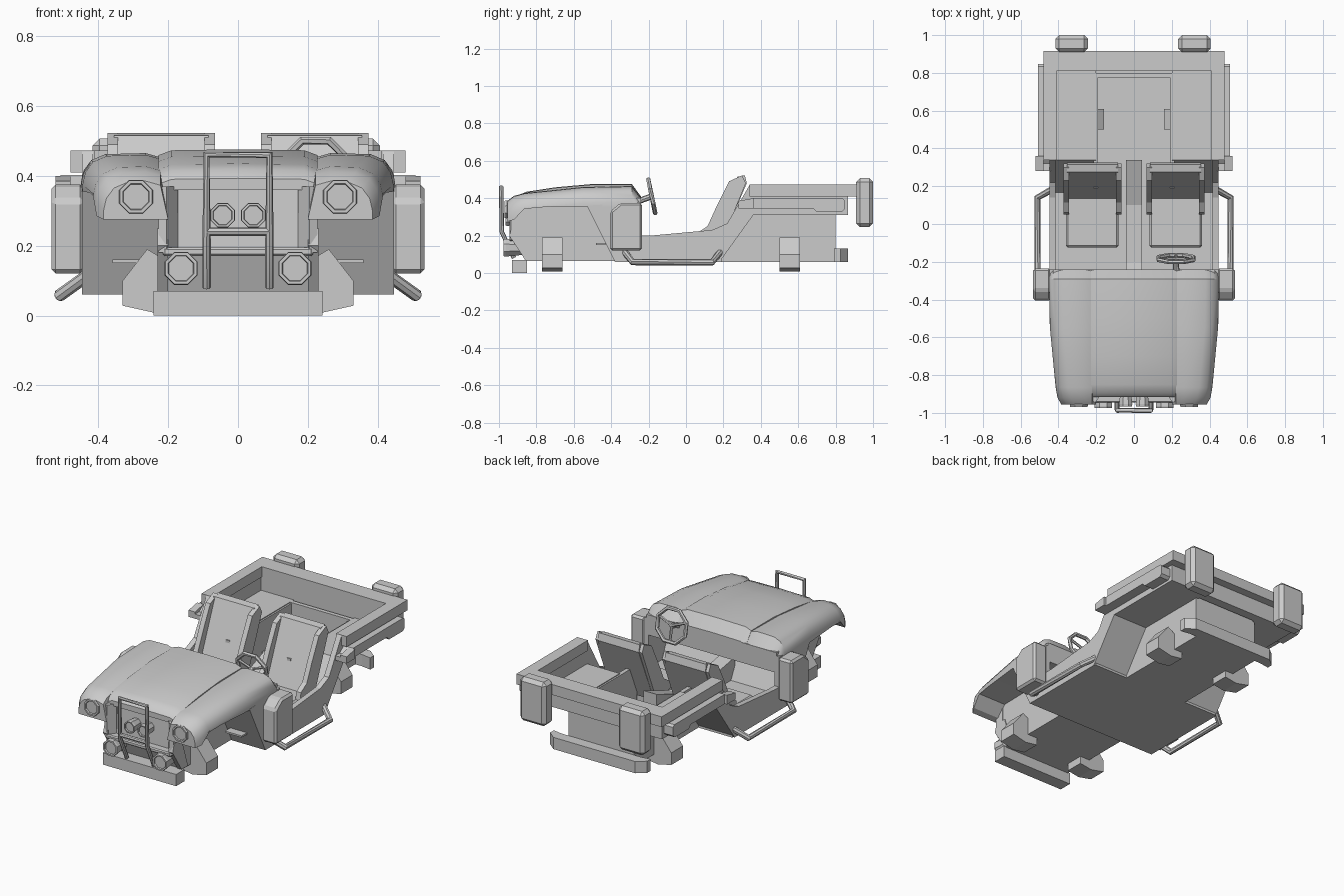
import bpy, bmesh, math
from mathutils import Vector

if "Cube" in bpy.data.objects:
    bpy.data.objects.remove(bpy.data.objects["Cube"])


def finish(bm, name, mirror=False, bevel=0, smooth=False):
    bmesh.ops.recalc_face_normals(bm, faces=bm.faces)
    me = bpy.data.meshes.new(name)
    bm.to_mesh(me)
    bm.free()
    ob = bpy.data.objects.new(name, me)
    bpy.context.collection.objects.link(ob)
    if bevel:
        m = ob.modifiers.new("bevel", 'BEVEL')
        m.width, m.segments = bevel, 1
    if mirror:
        ob.modifiers.new("mirror", 'MIRROR')
    if smooth:
        bpy.ops.object.select_all(action='DESELECT')
        ob.select_set(True)
        bpy.context.view_layer.objects.active = ob
        bpy.ops.object.shade_smooth_by_angle(angle=math.radians(32))
    return ob


def loft(name, rings, closed=False, **kw):
    """Skin equal-length rings of points; cap the ends unless closed."""
    bm = bmesh.new()
    vs = [[bm.verts.new(p) for p in r] for r in rings]
    n, k = len(rings[0]), len(rings)
    for i in range(k if closed else k - 1):
        a, b = vs[i], vs[(i + 1) % k]
        for j in range(n):
            bm.faces.new((a[j], a[(j + 1) % n], b[(j + 1) % n], b[j]))
    if not closed:
        bm.faces.new(vs[0])
        bm.faces.new(vs[-1])
    return finish(bm, name, **kw)


def prism(name, pts, a, b, axis='x', **kw):
    """Extrude a profile: (y, z) along x, (x, z) along y, (x, y) along z."""
    put = {'x': lambda p, t: (t, p[0], p[1]),
           'y': lambda p, t: (p[0], t, p[1]),
           'z': lambda p, t: (p[0], p[1], t)}[axis]
    return loft(name, [[put(p, t) for p in pts] for t in (a, b)], **kw)


def box(name, x0, x1, y0, y1, z0, z1, **kw):
    return prism(name, [(y0, z0), (y1, z0), (y1, z1), (y0, z1)], x0, x1, **kw)


def tube(name, pts, r, closed=False, sides=8, **kw):
    P = [Vector(p) for p in pts]
    n = len(P)
    nrm = None
    rings = []
    for i, p in enumerate(P):
        before = P[i - 1] if i or closed else p
        after = P[(i + 1) % n] if i < n - 1 or closed else p
        t = ((after - p).normalized() + (p - before).normalized()).normalized()
        if nrm is None:
            nrm = t.orthogonal()
        nrm = (nrm - t * nrm.dot(t)).normalized()
        bi = t.cross(nrm)
        rings.append([p + r * (math.cos(a) * nrm + math.sin(a) * bi)
                      for a in [2 * math.pi * s / sides for s in range(sides)]])
    return loft(name, rings, closed=closed, smooth=True, **kw)


def lamp(name, x, z, r, front, back):
    """Eight-sided lamp with a recessed lens, mirrored."""
    def ring(rad, y):
        return [(x + rad * math.cos(math.pi * (i + .5) / 4), y,
                 z + rad * math.sin(math.pi * (i + .5) / 4)) for i in range(8)]
    loft(name, [ring(r * .8, back), ring(r, front + .012), ring(r * .96, front),
                ring(r * .78, front), ring(r * .74, front + .01)], mirror=True)


# Front fenders with rounded shoulders and headlight cheeks
rings = []
for y, xo, zt, zl in [(-.955, .385, .385, .275), (-.92, .405, .412, .285), (-.865, .415, .427, .35),
                      (-.55, .445, .46, .355), (-.29, .45, .465, .355), (-.24, .45, .40, .29)]:
    rings.append([(.20, y, zl), (.222, y, zt - .012), (.265, y, zt), (xo - .07, y, zt - .003),
                  (xo - .03, y, zt - .02), (xo - .008, y, zt - .05), (xo, y, zt - .085), (xo, y, zl)])
loft("front_fender", rings, mirror=True, smooth=True)

# Raised centre hood
rings = []
for y, zt in [(-.915, .39), (-.895, .415), (-.85, .432), (-.7, .455), (-.5, .473), (-.29, .473), (-.24, .405)]:
    rings.append([(-.228, y, .36), (-.228, y, zt - .014), (-.19, y, zt), (0, y, zt + .003),
                  (.19, y, zt), (.228, y, zt - .014), (.228, y, .36)])
loft("hood", rings, smooth=True)

# Nose, grille surround and lower apron
prism("nose", [(-.89, .375), (-.90, .19), (-.85, .065), (-.38, .065), (-.5, .375)], -.225, .225)
prism("grille_pillar", [(.228, -.88), (.228, -.935), (.205, -.945), (.172, -.90), (.172, -.88)],
      .18, .37, 'z', mirror=True)
box("grille_lip", -.215, .215, -.945, -.88, .17, .195, bevel=.006)
prism("apron_side", [(-.945, .2), (-.86, .07), (-.80, .07), (-.86, .25), (-.93, .25)], .2, .23, mirror=True)

# Lamps
lamp("headlight", .292, .34, .052, -.97, -.94)
lamp("fog_light", .163, .135, .051, -.975, -.87)
lamp("grille_light", .044, .287, .038, -.965, -.89)

# Bull bar
tube("bull_bar", [(-.09, -.92, .08), (-.09, -.985, .22), (-.09, -.988, .46), (.09, -.988, .46),
                  (.09, -.985, .22), (.09, -.92, .08)], .012)
tube("bull_bar_cross", [(-.09, -.985, .24), (.09, -.985, .24)], .012)

# Front bumper and wheel hub stubs
box("front_bumper", -.242, .242, -.93, -.85, 0, .07)
stub = [(.16, .02), (.24, .008), (.33, .028), (.33, .10), (.26, .19), (.235, .175), (.16, .12)]
for name, y in (("front_hub", -.77), ("rear_hub", .50)):
    prism(name, stub, y, y + .11, 'y', mirror=True)

# Firewall, dash and floor
prism("firewall", [(-.53, .36), (-.38, .06), (-.35, .06), (-.50, .36)], -.443, .443)
box("arch_slit", .25, .36, -.48, -.43, .15, .16, mirror=True)
box("dashboard", -.43, .43, -.32, -.24, .28, .40)
box("floor", -.44, .44, -.38, .19, .06, .085)
prism("tunnel", [(-.40, .07), (-.40, .21), (-.2, .175), (.1, .18), (.34, .27), (.34, .07)], -.043, .043)

# Tub side panels
prism("side_panel", [(-.53, .36), (-.38, .06), (.18, .06), (.36, .31), (.865, .31), (.865, .42),
                     (.34, .47), (.22, .265), (.14, .23), (-.19, .20), (-.24, .20), (-.24, .38)],
      .415, .447, mirror=True)

# Rear bed: wheel arches, channel, tail wall and rim
prism("rear_arch", [(.18, .06), (.36, .31), (.865, .31), (.865, .33), (.34, .33), (.15, .06)],
      .20, .44, mirror=True)
box("bed_channel_side", .19, .215, .19, .80, .06, .325, mirror=True)
prism("arch_inner_front", [(.18, .06), (.4, .06), (.36, .31)], .19, .215, mirror=True)
box("bed_floor", -.2, .2, .17, .80, .06, .085)
box("tail_panel", -.205, .205, .775, .80, .06, .33)
box("tail_wall", -.44, .44, .81, .865, .31, .42)
box("bed_rim_side", .41, .48, .34, .915, .41, .472, mirror=True)
box("bed_rim_rear", -.415, .415, .81, .915, .41, .472)

# Side rub rails
prism("side_rail", [(.28, .345), (.28, .372), (.32, .372), (.36, .402), (.835, .402), (.847, .39),
                    (.847, .34), (.83, .325), (.70, .325), (.68, .345)], .44, .508, mirror=True)
prism("rail_bracket", [(.28, .345), (.28, .385), (.36, .40), (.36, .345)], .48, .522, mirror=True)

# Rear bumper with wrapped ends
prism("rear_bumper", [(-.32, .79), (-.32, .825), (-.27, .865), (.27, .865), (.32, .825), (.32, .79),
                      (.26, .80), (-.26, .80)], .06, .13, 'z')

# Fuel cans on the tail
for side, x in (("left", -.33), ("right", .32)):
    box("fuel_can_" + side, x - .086, x + .086, .91, 1.0, .245, .507, bevel=.02)

# Side storage pods and step bars
prism("side_pod", [(-.405, .12), (-.235, .12), (-.235, .375), (-.35, .375), (-.405, .33)],
      .44, .534, mirror=True, bevel=.012)
tube("step_bar", [(.43, -.33, .115), (.51, -.285, .058), (.51, .14, .058), (.43, .185, .115)],
     .018, mirror=True)

# Seats
box("seat_cushion", .082, .36, -.125, .17, .08, .175, mirror=True, bevel=.01)
prism("seat_back", [(.13, .165), (.18, .14), (.325, .48), (.315, .522), (.275, .515)],
      .085, .355, mirror=True)
bolster = [(.05, .17), (.06, .215), (.115, .25), (.165, .36), (.23, .49), (.30, .522), (.32, .48), (.18, .14)]
for name, x in (("seat_bolster_inner", .066), ("seat_bolster_outer", .344)):
    prism(name, bolster, x, x + .03, mirror=True)

# Steering wheel: octagonal rim, spokes and column
hub = Vector((.222, -.183, .41))
up = Vector((0, -.2, .98))
rim = [hub + .1 * (math.cos(a) * Vector((1, 0, 0)) + math.sin(a) * up)
       for a in [math.pi * (i + .5) / 4 for i in range(8)]]
tube("steering_rim", rim, .012, closed=True, sides=6)
for i in (0, 3, 5):
    tube("steering_spoke", [hub, (rim[i] + rim[(i + 1) % 8]) / 2 if i == 5 else rim[i]], .008, sides=6)
tube("steering_column", [hub, (.225, -.28, .375)], .016)
